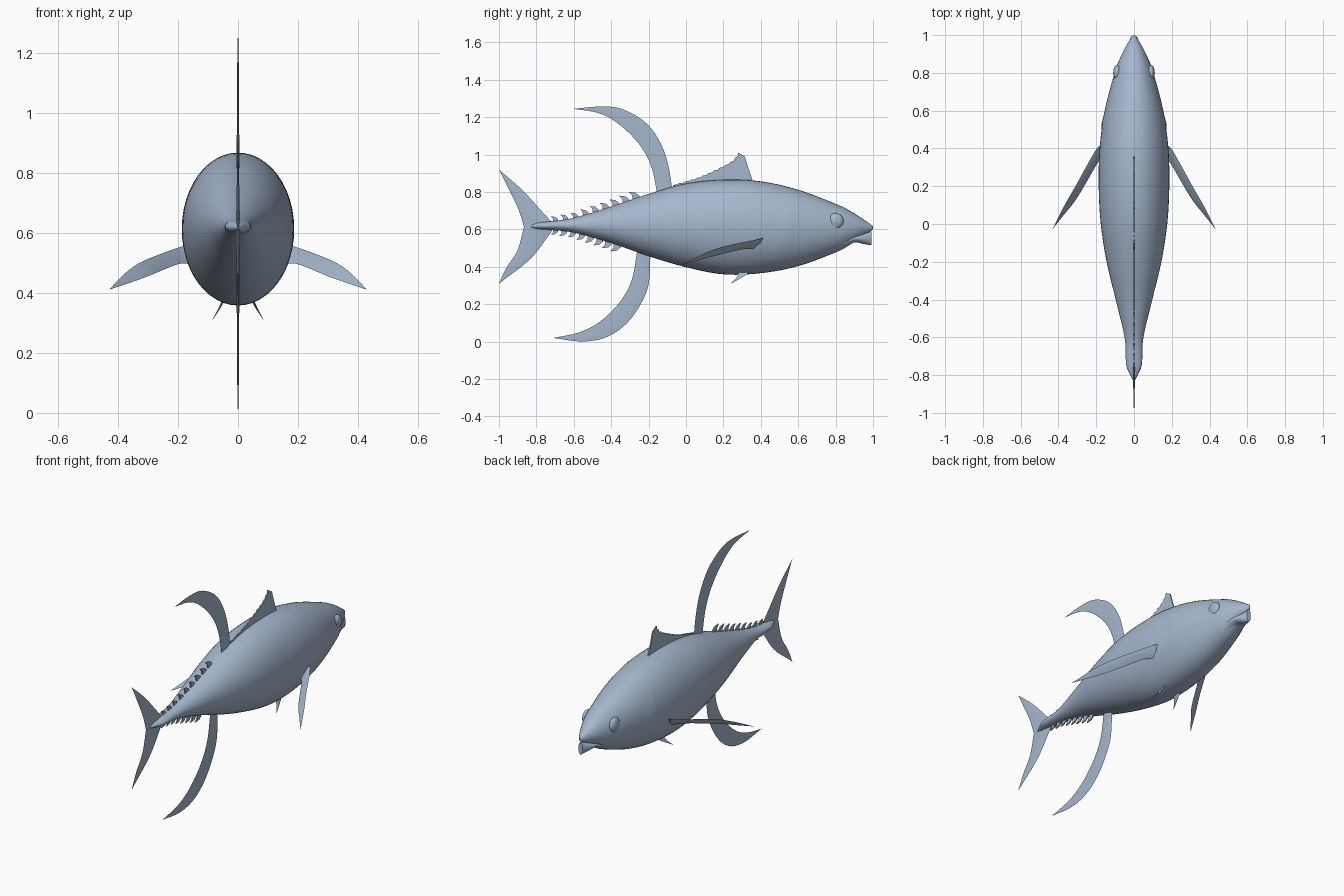
import bpy, bmesh, math
from mathutils import Vector

cube = bpy.data.objects.get("Cube")
if cube:
    bpy.data.objects.remove(cube)

skin = bpy.data.materials.new("blue_grey_skin")
skin.use_nodes = True
COLOUR = (0.38, 0.47, 0.61, 1)
skin.diffuse_color = COLOUR
skin.node_tree.nodes["Principled BSDF"].inputs["Base Color"].default_value = COLOUR


def spline(points, steps):
    """Smooth curve through the points, sampled evenly per span."""
    p = [Vector(q) for q in points]
    p = [2 * p[0] - p[1]] + p + [2 * p[-1] - p[-2]]
    out = []
    for a, b, c, d in zip(p, p[1:], p[2:], p[3:]):
        for k in range(steps):
            t = k / steps
            out.append(0.5 * (2 * b + (c - a) * t + (2 * a - 5 * b + 4 * c - d) * t**2
                              + (3 * b - a - 3 * c + d) * t**3))
    return out + [p[-2]]


def resample(points, count):
    """Spline sampled at equal arc lengths."""
    c = spline(points, 12)
    lengths = [0]
    for a, b in zip(c, c[1:]):
        lengths.append(lengths[-1] + (b - a).length)
    out, j = [], 0
    for k in range(count):
        s = lengths[-1] * k / (count - 1)
        while j < len(c) - 2 and lengths[j + 1] < s:
            j += 1
        out.append(c[j].lerp(c[j + 1], (s - lengths[j]) / (lengths[j + 1] - lengths[j])))
    return out


def finish(name, bm, angle=40):
    bmesh.ops.remove_doubles(bm, verts=bm.verts, dist=0.00005)
    bmesh.ops.recalc_face_normals(bm, faces=bm.faces)
    mesh = bpy.data.meshes.new(name)
    bm.to_mesh(mesh)
    bm.free()
    mesh.materials.append(skin)
    obj = bpy.data.objects.new(name, mesh)
    bpy.context.collection.objects.link(obj)
    bpy.ops.object.select_all(action='DESELECT')
    obj.select_set(True)
    bpy.context.view_layer.objects.active = obj
    bpy.ops.object.shade_smooth_by_angle(angle=math.radians(angle))
    return obj


def skin_rings(bm, rings):
    """Bridge closed rings of coordinates and cap both ends."""
    rows = [[bm.verts.new(c) for c in ring] for ring in rings]
    n = len(rows[0])
    for a, b in zip(rows, rows[1:]):
        for i in range(n):
            bm.faces.new((a[i], a[(i + 1) % n], b[(i + 1) % n], b[i]))
    bm.faces.new(rows[0])
    bm.faces.new(rows[-1])


def gill_swell(y, z):
    """Soft raised edge of the gill cover."""
    return 0.005 * max(0, 1 - abs(y - 0.54) / 0.04) * max(0, 1 - ((z - 0.6) / 0.15)**2)


def loft(name, stations, sides=48, steps=6):
    """Elliptical loft along y through (y, bottom, top, half width)."""
    rings = []
    for y, low, high, w in spline([Vector(s) for s in stations], steps):
        ring = []
        for i in range(sides):
            a = math.tau * i / sides
            z = (low + high) / 2 + (high - low) / 2 * math.sin(a)
            ring.append((math.cos(a) * (w + gill_swell(y, z)), y, z))
        rings.append(ring)
    bm = bmesh.new()
    skin_rings(bm, rings)
    return finish(name, bm)


def blade(name, lead, trail, thick, count=28):
    """Fin with a lens section between a leading and a trailing edge."""
    bm = bmesh.new()
    edges = list(zip(resample(lead, count), resample(trail, count)))
    along = (edges[-1][0] - edges[0][0])
    normal = along.cross(edges[0][1] - edges[0][0]).normalized()
    rings = []
    for k, (a, b) in enumerate(edges):
        off = normal * thick / 2 * (1 - 0.9 * k / (count - 1))
        mid = a.lerp(b, 0.4)
        if k == count - 1:
            b = a.lerp(b, 0.9) + (a - mid) * 0.1 + Vector((0, -0.001, 0))
        rings.append((a, mid + off, b, mid - off))
    skin_rings(bm, rings)
    return finish(name, bm, 60)


def flat(points):
    return [(0, y, z) for y, z in points]


def plate(bm, outline, thick):
    """Thin upright plate from a (y, z) outline."""
    face = bm.faces.new([bm.verts.new((-thick / 2, y, z)) for y, z in outline])
    top = bmesh.ops.extrude_face_region(bm, geom=[face])
    bmesh.ops.translate(bm, vec=(thick, 0, 0),
                        verts=[v for v in top["geom"] if isinstance(v, bmesh.types.BMVert)])


# Body and protruding lower jaw
BODY = [(-0.83, .612, .622, .004), (-0.79, .602, .636, .024), (-0.74, .598, .642, .042),
        (-0.6, .583, .662, .05), (-0.4, .527, .722, .097), (-0.2, .457, .79, .145),
        (0, .398, .845, .176), (0.2, .36, .866, .187), (0.4, .366, .857, .182),
        (0.6, .404, .812, .155), (0.8, .477, .737, .103), (0.88, .52, .698, .073),
        (0.94, .562, .66, .043), (0.99, .592, .625, .012), (1.0, .605, .617, .002)]
loft("body", BODY)
loft("lower_jaw", [(0.84, .5, .555, .06), (0.9, .53, .57, .05),
                   (0.95, .522, .579, .034), (0.993, .515, .59, .014)], 24, 4)

# Eyes
for side, label in ((1, "left"), (-1, "right")):
    bm = bmesh.new()
    bmesh.ops.create_uvsphere(bm, u_segments=24, v_segments=16, radius=0.042)
    for v in bm.verts:
        v.co = Vector((v.co.x * 0.5 + 0.089, v.co.y + 0.8, v.co.z + 0.645))
        v.co.x *= side
    finish(label + "_eye", bm)

# Long sickle fins above and below
blade("second_dorsal_fin",
      flat([(-.07, .79), (-.095, .945), (-.14, 1.07), (-.22, 1.175), (-.345, 1.245),
            (-.46, 1.257), (-.60, 1.245)]),
      flat([(-.15, .77), (-.185, .935), (-.25, 1.055), (-.355, 1.16), (-.46, 1.22), (-.60, 1.245)]),
      0.01)
blade("anal_fin",
      flat([(-.19, .47), (-.2, .305), (-.25, .187), (-.33, .085), (-.435, .02), (-.56, .001), (-.71, .02)]),
      flat([(-.26, .49), (-.29, .33), (-.355, .21), (-.46, .107), (-.57, .05), (-.71, .02)]),
      0.01)

# Forked tail
blade("upper_tail_lobe",
      flat([(-.70, .62), (-.76, .685), (-.875, .81), (-1, .92)]),
      flat([(-.865, .61), (-.895, .705), (-.945, .81), (-1, .92)]), 0.014)
blade("lower_tail_lobe",
      flat([(-.70, .62), (-.74, .56), (-.835, .44), (-1, .31)]),
      flat([(-.865, .62), (-.9, .49), (-.96, .395), (-1, .31)]), 0.014)

# Spiny first dorsal fin with a notched rear edge
bm = bmesh.new()
crest = resample(flat([(-.07, .838), (.07, .88), (.19, .935), (.25, .97), (.28, 1.01)]), 13)
outline = [(-.07, .80)]
for a, b in zip(crest, crest[1:]):
    outline += [(a.y, a.z), (a.y + (b.y - a.y) * 0.75, a.z + (b.z - a.z) * 0.3)]
outline += [(.28, 1.01), (.315, .99), (.33, .94), (.36, .85), (.36, .82)]
plate(bm, outline, 0.007)
finish("first_dorsal_fin", bm, 30)


# Rows of finlets, following the body outline
def body_edge(y, column):
    for a, b in zip(BODY, BODY[1:]):
        if a[0] <= y <= b[0]:
            return a[column] + (b[column] - a[column]) * (y - a[0]) / (b[0] - a[0])


FINLET = [(.03, -.02), (.022, .012), (0, .03), (-.035, .034), (-.018, .015), (-.015, -.02)]
for name, column, up, start in (("upper_finlets", 2, 1, -0.27), ("lower_finlets", 1, -1, -0.37)):
    bm = bmesh.new()
    count = 9 if up > 0 else 8
    for k in range(count):
        y = start + (-0.7 - start) * k / (count - 1)
        size = 1 - 0.35 * k / (count - 1)
        base = body_edge(y, column)
        plate(bm, [(y + dy * size, base + up * dz * size) for dy, dz in FINLET], 0.007)
    finish(name, bm, 30)

# Paired pectoral and pelvic fins
for side, label in ((1, "left"), (-1, "right")):
    def mirror(points):
        return [(side * x, y, z) for x, y, z in points]
    blade(label + "_pectoral_fin",
          mirror([(.165, .415, .558), (.2, .395, .55), (.31, .2, .508), (.37, .095, .47), (.43, -.025, .41)]),
          mirror([(.155, .37, .495), (.2, .31, .495), (.3, .14, .455), (.37, .05, .43), (.43, -.025, .41)]),
          0.014)
    blade(label + "_pelvic_fin",
          mirror([(.045, .36, .385), (.062, .31, .35), (.085, .24, .31)]),
          mirror([(.045, .28, .385), (.06, .275, .35), (.085, .24, .31)]), 0.01, 10)
